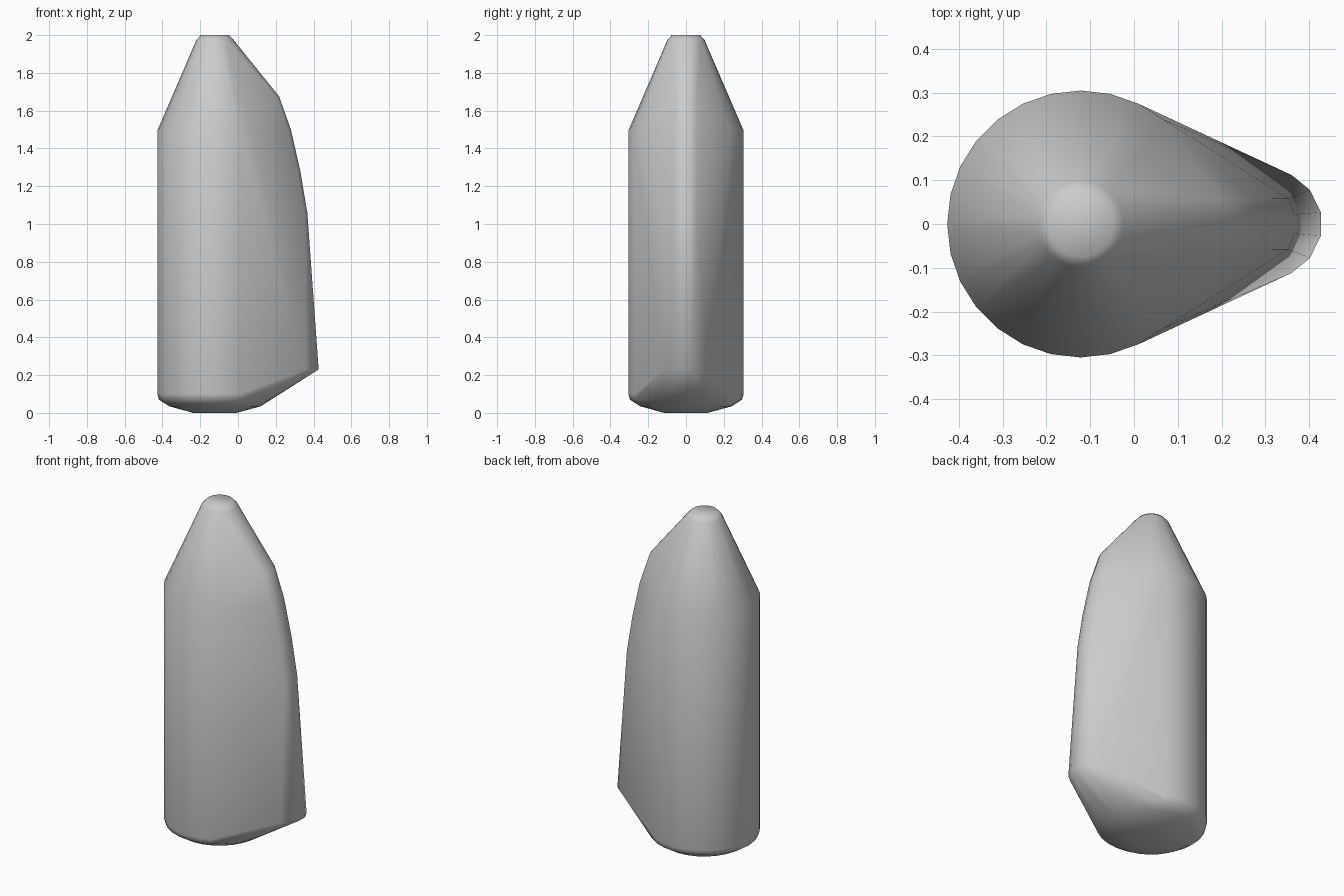
import bpy, bmesh, math

if "Cube" in bpy.data.objects:
    bpy.data.objects.remove(bpy.data.objects["Cube"])

CX = -0.122   # axis of the round body
SIDES = 28

bm = bmesh.new()

# Round body: (radius, height) rings with a rounded base and tapered neck
for r, z in [(0.115, 0.0), (0.242, 0.035), (0.297, 0.07), (0.305, 0.10),
             (0.305, 1.495), (0.098, 1.975), (0.075, 2.0)]:
    for i in range(SIDES):
        a = 2 * math.pi * i / SIDES
        bm.verts.new((CX + r * math.cos(a), r * math.sin(a), z))

# Side bulge: rounded lower tip, mirrored across y
for x, y, z in [(0.427, 0.027, 0.23), (0.402, 0.078, 0.23), (0.36, 0.112, 0.23)]:
    for s in (-1, 1):
        bm.verts.new((x, s * y, z))

# Side bulge: curved narrow ridge climbing to the shoulder
for x, z in [(0.367, 1.06), (0.33, 1.28), (0.28, 1.50), (0.218, 1.675)]:
    for s in (-1, 1):
        bm.verts.new((x, s * 0.022, z))
        bm.verts.new((x - 0.014, s * 0.058, z - 0.005))

# Stretch one convex skin over all the sections
res = bmesh.ops.convex_hull(bm, input=bm.verts[:])
loose = [v for v in bm.verts if not v.link_faces]
bmesh.ops.delete(bm, geom=loose, context='VERTS')
bmesh.ops.dissolve_limit(bm, angle_limit=math.radians(0.5),
                         verts=bm.verts[:], edges=bm.edges[:])
bmesh.ops.recalc_face_normals(bm, faces=bm.faces[:])

mesh = bpy.data.meshes.new("hull_body")
bm.to_mesh(mesh)
bm.free()
body = bpy.data.objects.new("hull_body", mesh)
bpy.context.collection.objects.link(body)
bpy.context.view_layer.objects.active = body
body.select_set(True)
bpy.ops.object.shade_smooth_by_angle(angle=math.radians(60))
